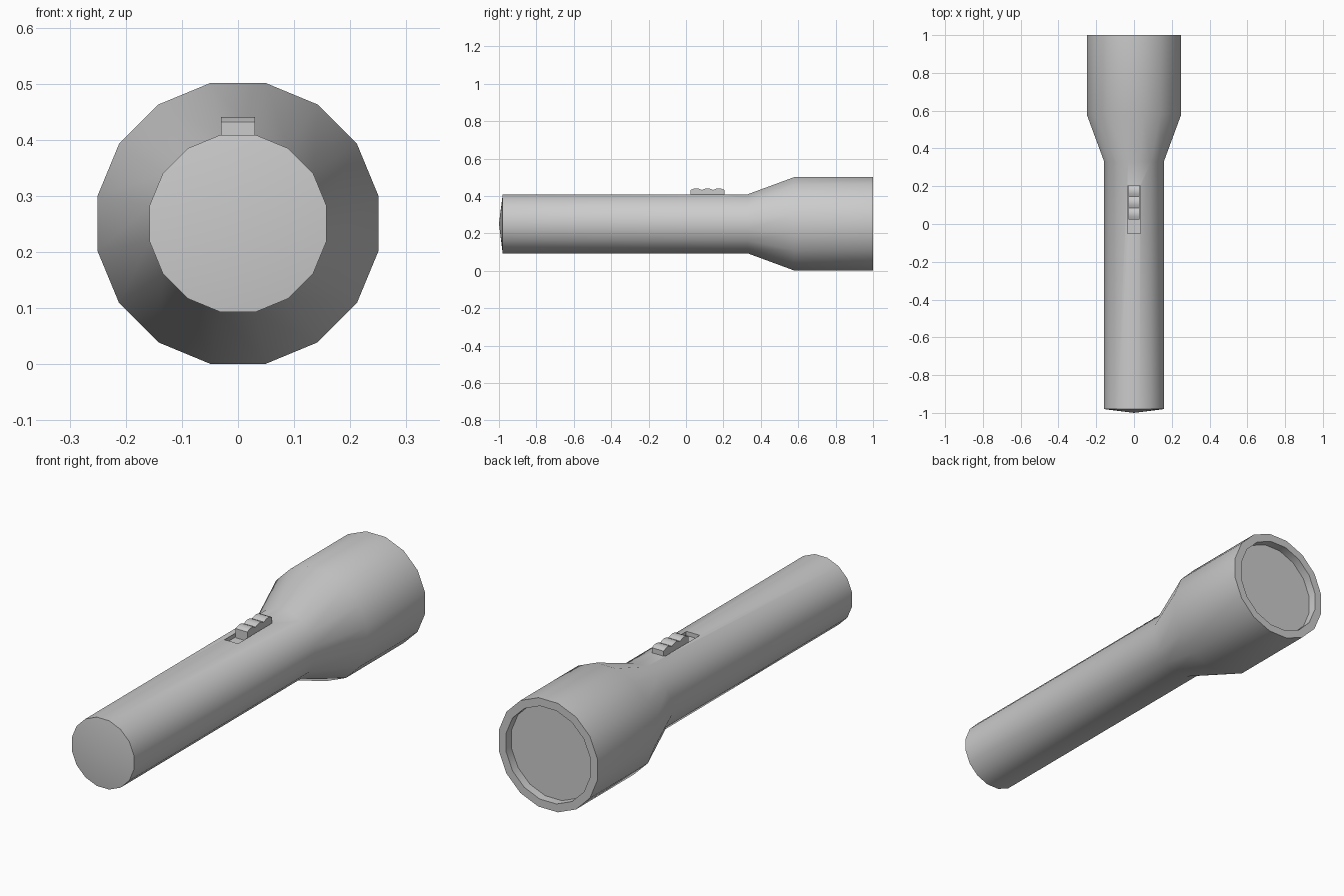
import bpy, bmesh, math

if "Cube" in bpy.data.objects:
    bpy.data.objects.remove(bpy.data.objects["Cube"])

SIDES = 16
CZ = 0.251  # height of the long axis


def new_object(name, bm):
    bmesh.ops.remove_doubles(bm, verts=bm.verts, dist=1e-5)
    bmesh.ops.recalc_face_normals(bm, faces=bm.faces)
    mesh = bpy.data.meshes.new(name)
    bm.to_mesh(mesh)
    bm.free()
    obj = bpy.data.objects.new(name, mesh)
    bpy.context.collection.objects.link(obj)
    return obj


def lathe(name, profile):
    """Turn (radius, y) points around the y axis; radius 0 closes an end."""
    bm = bmesh.new()
    rings = []
    for r, y in profile:
        if r == 0:
            rings.append([bm.verts.new((0, y, CZ))] * SIDES)
            continue
        angles = [2 * math.pi * (i + 0.5) / SIDES for i in range(SIDES)]
        rings.append([bm.verts.new((r * math.cos(a), y, CZ + r * math.sin(a))) for a in angles])
    for a, b in zip(rings, rings[1:]):
        for i in range(SIDES):
            j = (i + 1) % SIDES
            bm.faces.new(list(dict.fromkeys((a[i], a[j], b[j], b[i]))))
    return new_object(name, bm)


def prism(name, outline, half_width):
    """Extrude a (y, z) outline across x."""
    bm = bmesh.new()
    face = bm.faces.new([bm.verts.new((-half_width, y, z)) for y, z in outline])
    ext = bmesh.ops.extrude_face_region(bm, geom=[face])
    moved = [v for v in ext["geom"] if isinstance(v, bmesh.types.BMVert)]
    bmesh.ops.translate(bm, verts=moved, vec=(2 * half_width, 0, 0))
    return new_object(name, bm)


def smooth(obj, degrees):
    bpy.ops.object.select_all(action='DESELECT')
    obj.select_set(True)
    bpy.context.view_layer.objects.active = obj
    bpy.ops.object.shade_smooth_by_angle(angle=math.radians(degrees))


# Body: domed tail, handle, flare, head, rim and recessed lens
body = lathe("flashlight_body", [
    (0, -1.0), (0.161, -0.98), (0.161, 0.33), (0.255, 0.58),
    (0.255, 1.0), (0.218, 1.0), (0.218, 0.96), (0, 0.96)])

# Slot the switch slides in
cutter = prism("slot_cutter", [(-0.05, 0.39), (0.20, 0.39), (0.20, 0.46), (-0.05, 0.46)], 0.034)
cutter.hide_render = True
cutter.hide_viewport = True
cut = body.modifiers.new("slot", 'BOOLEAN')
cut.operation = 'DIFFERENCE'
cut.solver = 'EXACT'
cut.object = cutter
smooth(body, 30)

# Switch with three grip ridges on top
Y0, Y1, RIDGES, STEPS = 0.025, 0.205, 3, 4
outline = [(Y1, 0.385), (Y0, 0.385)]
for i in range(RIDGES * STEPS + 1):
    t = i / (RIDGES * STEPS)
    outline.append((Y0 + (Y1 - Y0) * t,
                    0.432 + 0.009 * abs(math.sin(math.pi * RIDGES * t))))
switch = prism("switch", outline, 0.03)
smooth(switch, 30)
